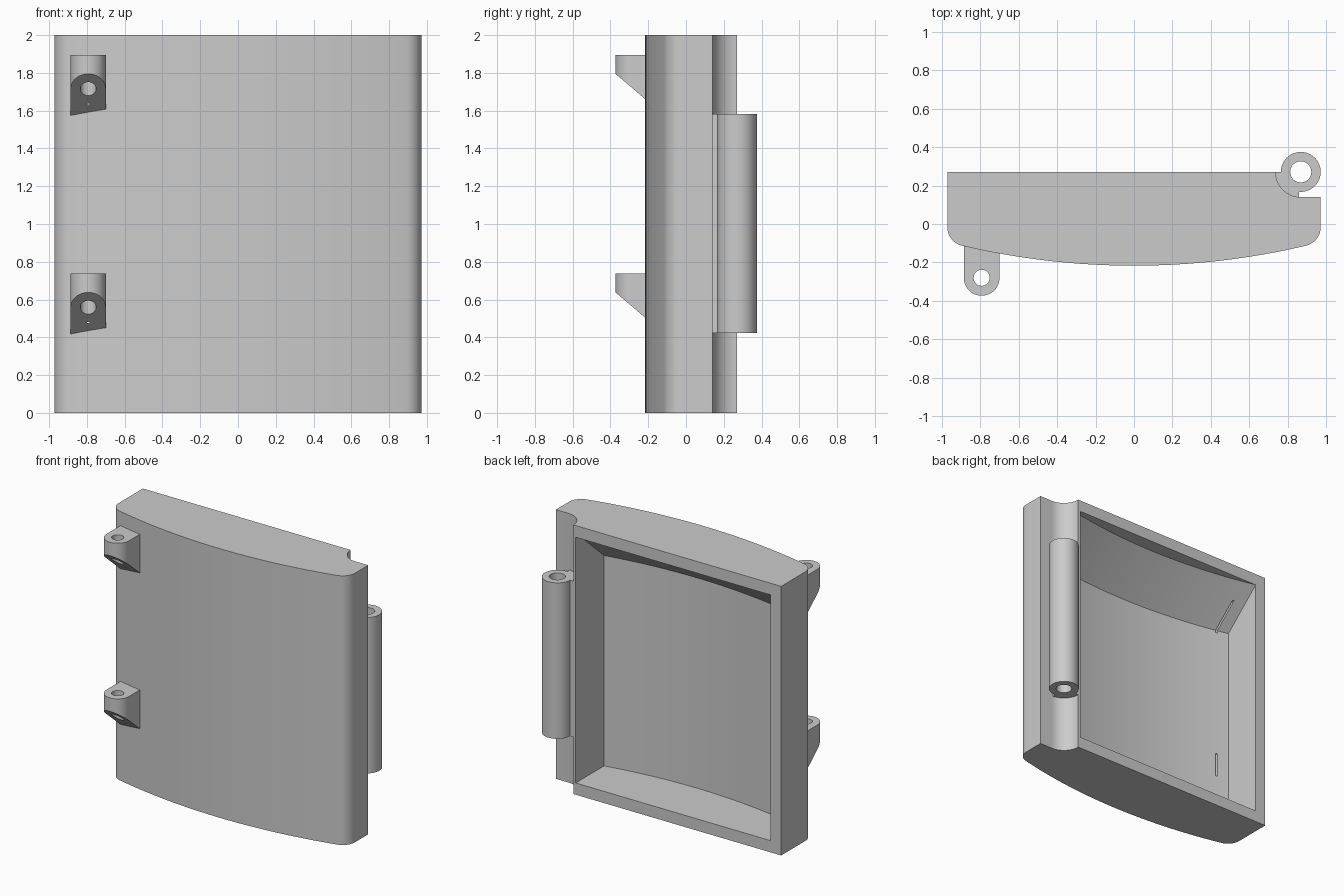
import bpy, bmesh, math
from math import sin, cos, radians, sqrt

if "Cube" in bpy.data.objects:
    bpy.data.objects.remove(bpy.data.objects["Cube"], do_unlink=True)

grey = bpy.data.materials.new("light_grey")
grey.use_nodes = True
colour = (0.6, 0.6, 0.6, 1)
grey.diffuse_color = colour
grey.node_tree.nodes["Principled BSDF"].inputs["Base Color"].default_value = colour

# Main dimensions
HALF_W, BACK, FRONT, HEIGHT = 0.972, 0.271, -0.217, 2.0
ARC_R, FILLET, WALL = 3.9, 0.1, 0.087
ARC_Y = FRONT + ARC_R
PIN_X, PIN_R, NOTCH_R = 0.868, 0.104, 0.131
LUG_X, LUG_Y, LUG_R = -0.793, -0.28, 0.093
LUG_STEP = 1.157


def arc(cx, cy, r, a0, a1, n):
    """Points on an arc, angles in degrees."""
    return [(cx + r * cos(radians(a0 + (a1 - a0) * i / n)),
             cy + r * sin(radians(a0 + (a1 - a0) * i / n))) for i in range(n + 1)]


def loft(name, rings):
    """Closed solid through a list of equal-length rings."""
    bm = bmesh.new()
    loops = [[bm.verts.new(p) for p in ring] for ring in rings]
    n = len(loops[0])
    for a, b in zip(loops, loops[1:]):
        for i in range(n):
            j = (i + 1) % n
            bm.faces.new((a[i], a[j], b[j], b[i]))
    bm.faces.new(loops[0])
    bm.faces.new(loops[-1])
    bmesh.ops.recalc_face_normals(bm, faces=bm.faces)
    mesh = bpy.data.meshes.new(name)
    bm.to_mesh(mesh)
    bm.free()
    mesh.materials.append(grey)
    ob = bpy.data.objects.new(name, mesh)
    bpy.context.collection.objects.link(ob)
    return ob


def prism(name, outline, bottom, top):
    """Upright extrusion; bottom may be a function of y."""
    low = bottom if callable(bottom) else (lambda y: bottom)
    return loft(name, [[(x, y, low(y)) for x, y in outline],
                       [(x, y, top) for x, y in outline]])


def select_only(ob):
    bpy.ops.object.select_all(action='DESELECT')
    ob.select_set(True)
    bpy.context.view_layer.objects.active = ob


def cut(ob, *cutters):
    for c in cutters:
        mod = ob.modifiers.new("cut", 'BOOLEAN')
        mod.operation = 'DIFFERENCE'
        mod.solver = 'EXACT'
        mod.object = c
        select_only(ob)
        bpy.ops.object.modifier_apply(modifier=mod.name)


def smooth(ob):
    select_only(ob)
    bpy.ops.object.shade_smooth_by_angle(angle=radians(30))


# Door panel: bowed front, rounded corners, hinge notch at the back
fx = HALF_W - FILLET
fy = ARC_Y - sqrt((ARC_R - FILLET) ** 2 - fx ** 2)
tilt = math.degrees(math.asin(fx / (ARC_R - FILLET)))
outline = [(-HALF_W, BACK)]
outline += arc(-fx, fy, FILLET, 180, 270 - tilt, 10)
outline += arc(0, ARC_Y, ARC_R, 270 - tilt, 270 + tilt, 32)[1:-1]
outline += arc(fx, fy, FILLET, -90 + tilt, 0, 10)
outline += [(HALF_W, BACK - NOTCH_R)]
outline += arc(PIN_X, BACK, NOTCH_R, 270, 180, 16)
panel = prism("door_panel", outline, 0, HEIGHT)

# Hollow in the back, with a sloped ceiling that follows the bowed wall
rings = []
x0, x1, steps = -HALF_W + WALL, 0.717, 28
for i in range(steps + 1):
    x = x0 + (x1 - x0) * i / steps
    wall = ARC_Y - sqrt((ARC_R - WALL) ** 2 - x * x)
    rings.append([(x, 0.32, WALL), (x, wall, WALL), (x, wall, 1.65),
                  (x, wall + 0.297, HEIGHT - WALL), (x, 0.32, HEIGHT - WALL)])
hollow = loft("hollow_cutter", rings)
cut(panel, hollow)
cutters = [hollow]

# Latch lugs with sloped undersides, pin holes and thin slots behind them
lugs = []
for k, name in enumerate(("lower_lug", "upper_lug")):
    z = k * LUG_STEP
    tongue = [(LUG_X - LUG_R, -0.1)] + arc(LUG_X, LUG_Y, LUG_R, 180, 360, 24)
    tongue += [(LUG_X + LUG_R, -0.1)]
    lug = prism(name, tongue, lambda y: z + 0.638 - 0.854 * (y - LUG_Y + LUG_R), z + 0.738)
    hole = prism("lug_hole_cutter", arc(LUG_X, LUG_Y, 0.042, 0, 345, 23), z, z + 0.9)
    w = 0.006
    slot = prism("slot_cutter", [(LUG_X - w, -0.19), (LUG_X + w, -0.19),
                                 (LUG_X + w, 0.2), (LUG_X - w, 0.2)], z + 0.475, z + 0.655)
    cut(lug, hole, slot)
    cut(panel, slot)
    cutters += [hole, slot]
    lugs.append(lug)

# Hinge barrel with its web into the notch
barrel_outline = arc(PIN_X, BACK, PIN_R, -95, 180, 36)
barrel_outline += arc(PIN_X, BACK, NOTCH_R + 0.002, 180, 266, 14)
barrel = prism("hinge_barrel", barrel_outline, 0.423, 1.582)
bore = prism("bore_cutter", arc(PIN_X, BACK, 0.055, 0, 350, 35), 0.3, 1.7)
cut(barrel, bore)
cutters.append(bore)

for c in cutters:
    bpy.data.objects.remove(c, do_unlink=True)
for ob in [panel, barrel] + lugs:
    smooth(ob)
